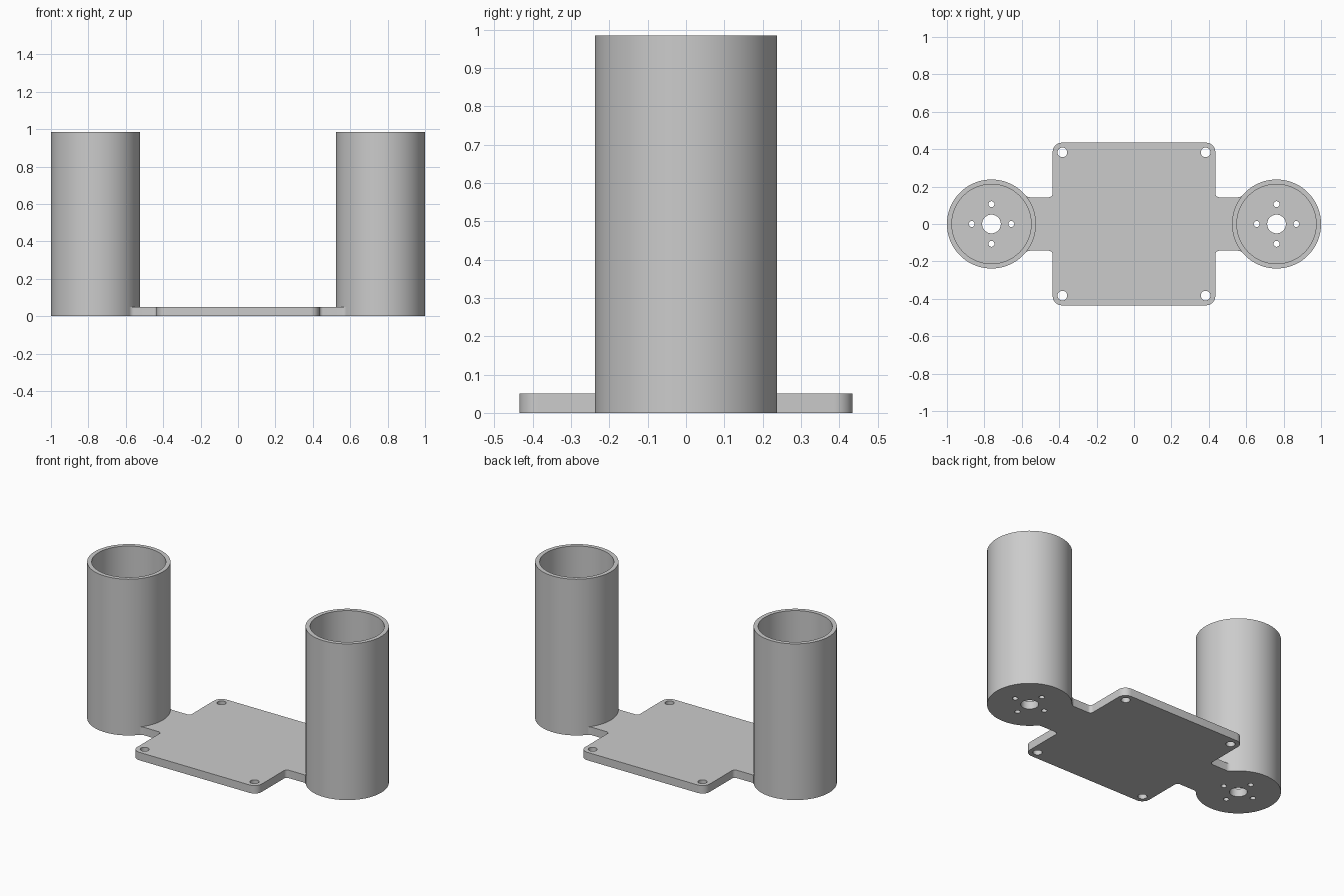
import bpy
import bmesh
from math import cos, sin, radians, pi
from mathutils import Matrix

if "Cube" in bpy.data.objects:
    bpy.data.objects.remove(bpy.data.objects["Cube"], do_unlink=True)

CUP_X, CUP_R, BORE_R, HEIGHT = 0.762, 0.238, 0.212, 0.985
THICK = 0.05
HOLE_XY = 0.383

grey = bpy.data.materials.new("plain grey")
grey.use_nodes = True
colour = (0.6, 0.6, 0.6, 1)
grey.diffuse_color = colour
grey.node_tree.nodes["Principled BSDF"].inputs["Base Color"].default_value = colour


def make_object(name, bm):
    bmesh.ops.recalc_face_normals(bm, faces=bm.faces)
    mesh = bpy.data.meshes.new(name)
    bm.to_mesh(mesh)
    bm.free()
    mesh.materials.append(grey)
    obj = bpy.data.objects.new(name, mesh)
    bpy.context.collection.objects.link(obj)
    return obj


def add_cylinder(bm, x, y, r, z0, z1, sides):
    bmesh.ops.create_cone(bm, cap_ends=True, segments=sides, radius1=r, radius2=r,
                          depth=z1 - z0, matrix=Matrix.Translation((x, y, (z0 + z1) / 2)))


def arc(cx, cy, r, a0, a1, steps=8):
    angles = [radians(a0 + (a1 - a0) * i / steps) for i in range(steps + 1)]
    return [(cx + r * cos(a), cy + r * sin(a)) for a in angles]


def boolean(target, tool, operation):
    mod = target.modifiers.new(operation.lower(), "BOOLEAN")
    mod.operation = operation
    mod.solver = "EXACT"
    mod.object = tool
    bpy.context.view_layer.objects.active = target
    bpy.ops.object.modifier_apply(modifier=mod.name)
    bpy.data.objects.remove(tool, do_unlink=True)


# Mounting plate: one quarter of the outline, mirrored both ways
quarter = [(0.62, 0.14)]
quarter += arc(0.557, 0.173, 0.03, -40, -90)
quarter += arc(0.455, 0.163, 0.02, -90, -180)
quarter += arc(0.385, 0.385, 0.05, 0, 90)
half = quarter + [(-x, y) for x, y in reversed(quarter)]
outline = half + [(x, -y) for x, y in reversed(half)]
bm = bmesh.new()
face = bm.faces.new([bm.verts.new((x, y, 0)) for x, y in outline])
top = bmesh.ops.extrude_face_region(bm, geom=[face])["geom"]
bmesh.ops.translate(bm, vec=(0, 0, THICK),
                    verts=[v for v in top if isinstance(v, bmesh.types.BMVert)])
holder = make_object("plate_with_cups", bm)

# Two upright cups joined to the plate
bm = bmesh.new()
for side in (-1, 1):
    add_cylinder(bm, side * CUP_X, 0, CUP_R, 0, HEIGHT, 96)
boolean(holder, make_object("cup_bodies", bm), "UNION")

# Cup bores, leaving a floor
bm = bmesh.new()
for side in (-1, 1):
    add_cylinder(bm, side * CUP_X, 0, BORE_R, THICK, HEIGHT + 0.1, 96)
boolean(holder, make_object("bore_cutter", bm), "DIFFERENCE")

# Corner screw holes, shaft holes and the four screw holes around each
bm = bmesh.new()
for side in (-1, 1):
    for end in (-1, 1):
        add_cylinder(bm, side * HOLE_XY, end * HOLE_XY, 0.026, -0.1, 0.2, 32)
    add_cylinder(bm, side * CUP_X, 0, 0.05, -0.1, 0.2, 48)
    for i in range(4):
        a = i * pi / 2
        add_cylinder(bm, side * CUP_X + 0.106 * cos(a), 0.106 * sin(a),
                     0.016, -0.1, 0.2, 24)
boolean(holder, make_object("hole_cutter", bm), "DIFFERENCE")

# Smooth curved walls, crisp rims
bpy.ops.object.select_all(action="DESELECT")
holder.select_set(True)
bpy.context.view_layer.objects.active = holder
bpy.ops.object.shade_smooth_by_angle(angle=radians(30))
